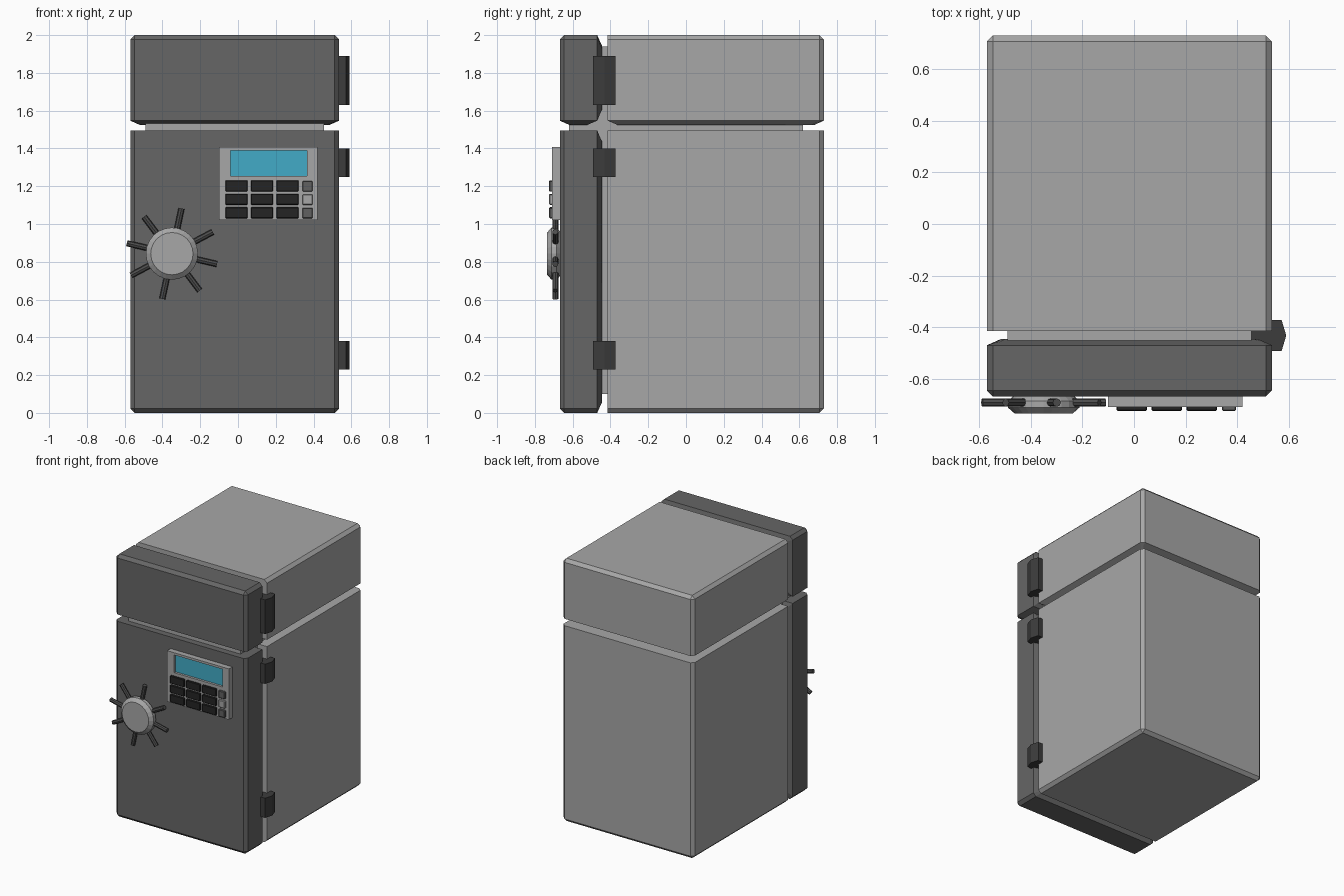
import bpy, bmesh, math
from mathutils import Matrix, Vector

if "Cube" in bpy.data.objects:
    bpy.data.objects.remove(bpy.data.objects["Cube"])


def material(name, r, g, b):
    m = bpy.data.materials.new(name)
    m.diffuse_color = (r, g, b, 1)
    m.use_nodes = True
    m.node_tree.nodes["Principled BSDF"].inputs["Base Color"].default_value = m.diffuse_color
    return m


LIGHT = material("light grey steel", 0.39, 0.39, 0.39)
DARK = material("dark grey door", 0.133, 0.133, 0.133)
HINGE = material("hinge charcoal", 0.045, 0.045, 0.045)
SPOKE = material("spoke grey", 0.075, 0.075, 0.075)
BLACK = material("black key", 0.018, 0.018, 0.018)
KEYGREY = material("grey key", 0.12, 0.12, 0.12)
SCREEN = material("blue screen", 0.055, 0.41, 0.57)


def finish(bm, name, mat):
    bmesh.ops.recalc_face_normals(bm, faces=bm.faces)
    me = bpy.data.meshes.new(name)
    bm.to_mesh(me)
    bm.free()
    me.materials.append(mat)
    ob = bpy.data.objects.new(name, me)
    bpy.context.collection.objects.link(ob)
    return ob


def block(name, mat, lo, hi, chamfer=0, plain=(), tapered=()):
    """Box with chamfered edges, except those on faces pointing along 'plain';
    faces along 'tapered' get a shallow sloped rim that narrows to the core."""
    lo, hi = Vector(lo), Vector(hi)
    bm = bmesh.new()
    bmesh.ops.create_cube(bm, size=1, matrix=Matrix.Translation((lo + hi) / 2)
                          @ Matrix.Diagonal((*(hi - lo), 1)))
    bm.normal_update()
    along = lambda f, dirs: any(f.normal.dot(Vector(d)) > 0.99 for d in dirs)
    if chamfer:
        edges = [e for e in bm.edges
                 if not any(along(f, plain) for f in e.link_faces)]
        bmesh.ops.bevel(bm, geom=edges, offset=chamfer, segments=1,
                        affect='EDGES', profile=0.5)
        bm.normal_update()
    for d in tapered:
        face = [f for f in bm.faces if along(f, [d])]
        bmesh.ops.inset_region(bm, faces=face, thickness=0.08, depth=0.024)
        bm.normal_update()
    return finish(bm, name, mat)


FRONT, BACK, UP, DOWN = (0, -1, 0), (0, 1, 0), (0, 0, 1), (0, 0, -1)
L, R = -0.57, 0.535

# Cabinet: inner core, lower and upper housings, and their doors
block("inner_core", LIGHT, (-0.49, -0.62, 0.1), (0.455, 0.62, 1.94))
block("lower_housing", LIGHT, (L, -0.415, 0), (R, 0.73, 1.495), 0.023, (FRONT, UP))
block("upper_housing", LIGHT, (L, -0.415, 1.547), (R, 0.73, 2), 0.023,
      (FRONT, DOWN), (DOWN,))
block("lower_door", DARK, (L, -0.668, 0), (R, -0.47, 1.495), 0.023,
      (BACK, UP), (BACK,))
block("upper_door", DARK, (L, -0.668, 1.547), (R, -0.47, 2), 0.023,
      (BACK, DOWN), (BACK, DOWN))

# Hinges: extruded profile seen from above
profile = [(0.45, -0.455), (0.53, -0.492), (0.572, -0.492), (0.59, -0.432),
           (0.572, -0.372), (0.53, -0.372), (0.45, -0.41)]
for i, (z0, z1) in enumerate([(1.63, 1.89), (1.25, 1.40), (0.23, 0.38)]):
    bm = bmesh.new()
    f = bm.faces.new([bm.verts.new((x, y, z0)) for x, y in profile])
    ext = bmesh.ops.extrude_face_region(bm, geom=[f], use_keep_orig=True)
    verts = [v for v in ext["geom"] if isinstance(v, bmesh.types.BMVert)]
    bmesh.ops.translate(bm, verts=verts, vec=(0, 0, z1 - z0))
    finish(bm, f"hinge_{i + 1}", HINGE)

# Keypad: frame bars around a recessed screen, then the keys
PY = -0.71
for n, (x0, z0, x1, z1) in enumerate([(-0.10, 1.02, 0.42, 1.255), (-0.10, 1.39, 0.42, 1.407),
                                      (-0.10, 1.255, -0.04, 1.39), (0.365, 1.255, 0.42, 1.39)]):
    block(f"keypad_frame_{n + 1}", LIGHT, (x0, PY, z0), (x1, -0.66, z1))
block("keypad_screen", SCREEN, (-0.04, -0.692, 1.255), (0.365, -0.66, 1.39))
for row in range(3):
    z = 1.172 - row * 0.071
    for col in range(3):
        x = -0.067 + col * 0.135
        block(f"key_{row}_{col}", BLACK, (x, -0.724, z), (x + 0.118, -0.70, z + 0.059),
              0.004, (BACK,))
    block(f"small_key_{row}", LIGHT if row == 1 else KEYGREY,
          (0.341, -0.724, z), (0.395, -0.70, z + 0.056), 0.004, (BACK,))

# Handwheel: lathed hub and eight spokes
CX, CZ, SIDES = -0.35, 0.843, 24
bm = bmesh.new()
rings = []
for r, y in [(0.11, -0.66), (0.138, -0.685), (0.138, -0.712), (0.112, -0.735)]:
    rings.append([bm.verts.new((CX + r * math.cos(a), y, CZ + r * math.sin(a)))
                  for a in (2 * math.pi * k / SIDES for k in range(SIDES))])
for a, b in zip(rings, rings[1:]):
    for k in range(SIDES):
        j = (k + 1) % SIDES
        bm.faces.new((a[k], a[j], b[j], b[k]))
bm.faces.new(rings[0])
bm.faces.new(rings[-1])
finish(bm, "handwheel_hub", LIGHT)

for n, deg in enumerate([78, 28, -13, -53, -102, -152, 167, 127]):
    a = math.radians(deg)
    d = Vector((math.cos(a), 0, math.sin(a)))
    bm = bmesh.new()
    m = (Matrix.Translation(Vector((CX, -0.692, CZ)) + d * 0.165)
         @ d.to_track_quat('Z', 'Y').to_matrix().to_4x4())
    bmesh.ops.create_cone(bm, cap_ends=True, segments=8, radius1=0.016,
                          radius2=0.016, depth=0.16, matrix=m)
    finish(bm, f"handwheel_spoke_{n + 1}", SPOKE)
